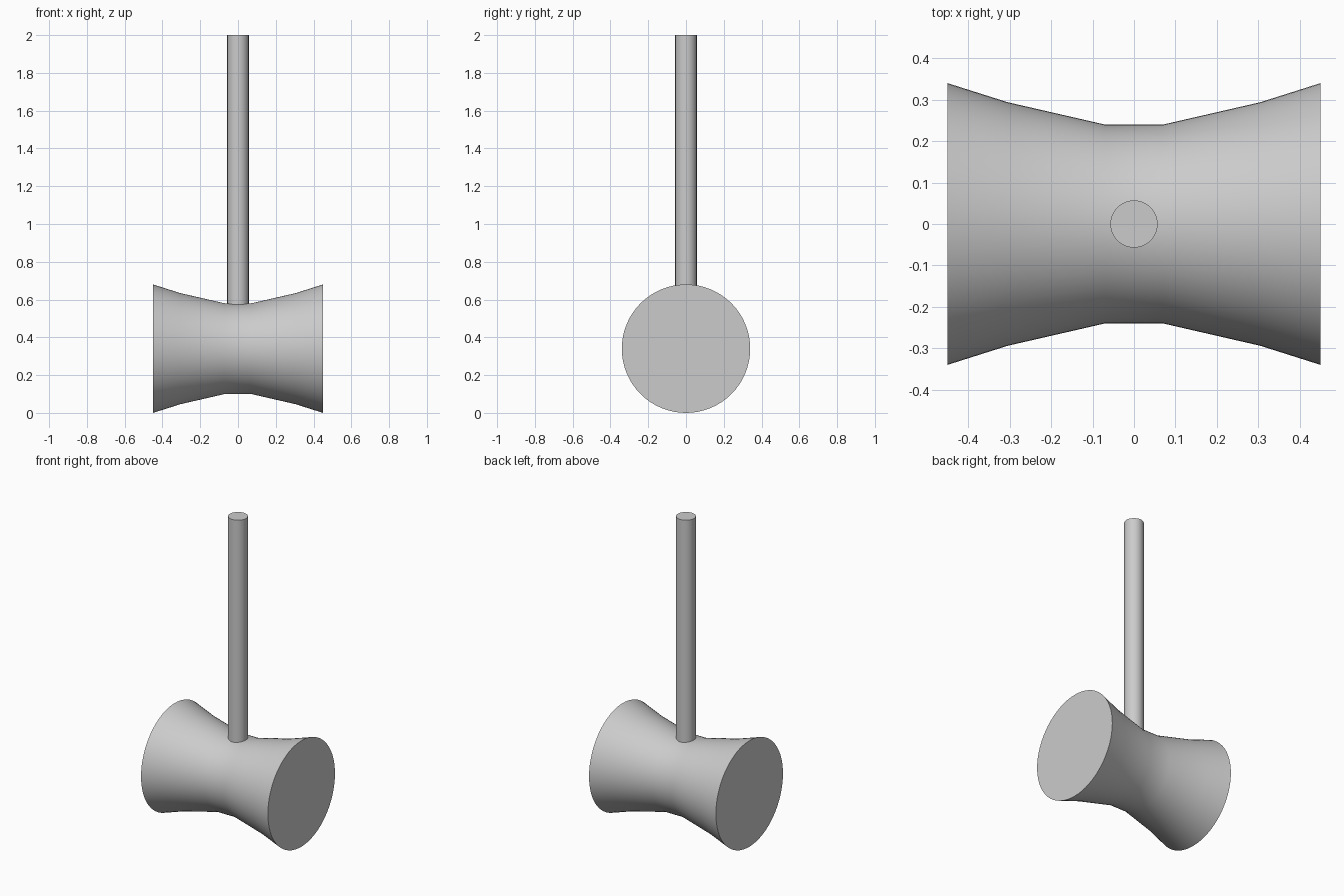
import bpy, bmesh, math

if "Cube" in bpy.data.objects:
    bpy.data.objects.remove(bpy.data.objects["Cube"])

HEAD_Z = 0.34
SIDES = 64


def lathe_x(name, profile, z):
    """Closed solid of revolution about the x axis from (x, radius) pairs."""
    bm = bmesh.new()
    rings = []
    for x, r in profile:
        rings.append([bm.verts.new((x, r * math.cos(2 * math.pi * i / SIDES),
                                    r * math.sin(2 * math.pi * i / SIDES)))
                      for i in range(SIDES)])
    for a, b in zip(rings, rings[1:]):
        for i in range(SIDES):
            j = (i + 1) % SIDES
            bm.faces.new((a[i], a[j], b[j], b[i]))
    bm.faces.new(rings[0])
    bm.faces.new(rings[-1])
    bmesh.ops.recalc_face_normals(bm, faces=bm.faces[:])
    mesh = bpy.data.meshes.new(name)
    bm.to_mesh(mesh)
    bm.free()
    obj = bpy.data.objects.new(name, mesh)
    obj.location.z = z
    bpy.context.collection.objects.link(obj)
    return obj


def smooth(obj):
    bpy.ops.object.select_all(action='DESELECT')
    obj.select_set(True)
    bpy.context.view_layer.objects.active = obj
    bpy.ops.object.shade_smooth_by_angle(angle=math.radians(35))


# Waisted mallet head, mirrored half profile
half = [(0.07, 0.24), (0.305, 0.294), (0.45, 0.34)]
profile = [(-x, r) for x, r in reversed(half)] + half
smooth(lathe_x("mallet_head", profile, HEAD_Z))

# Round handle, seated inside the head
bottom, top = HEAD_Z, 2.0
bpy.ops.mesh.primitive_cylinder_add(vertices=SIDES, radius=0.057, depth=top - bottom,
                                    location=(0, 0, (top + bottom) / 2))
handle = bpy.context.object
handle.name = "handle"
smooth(handle)
